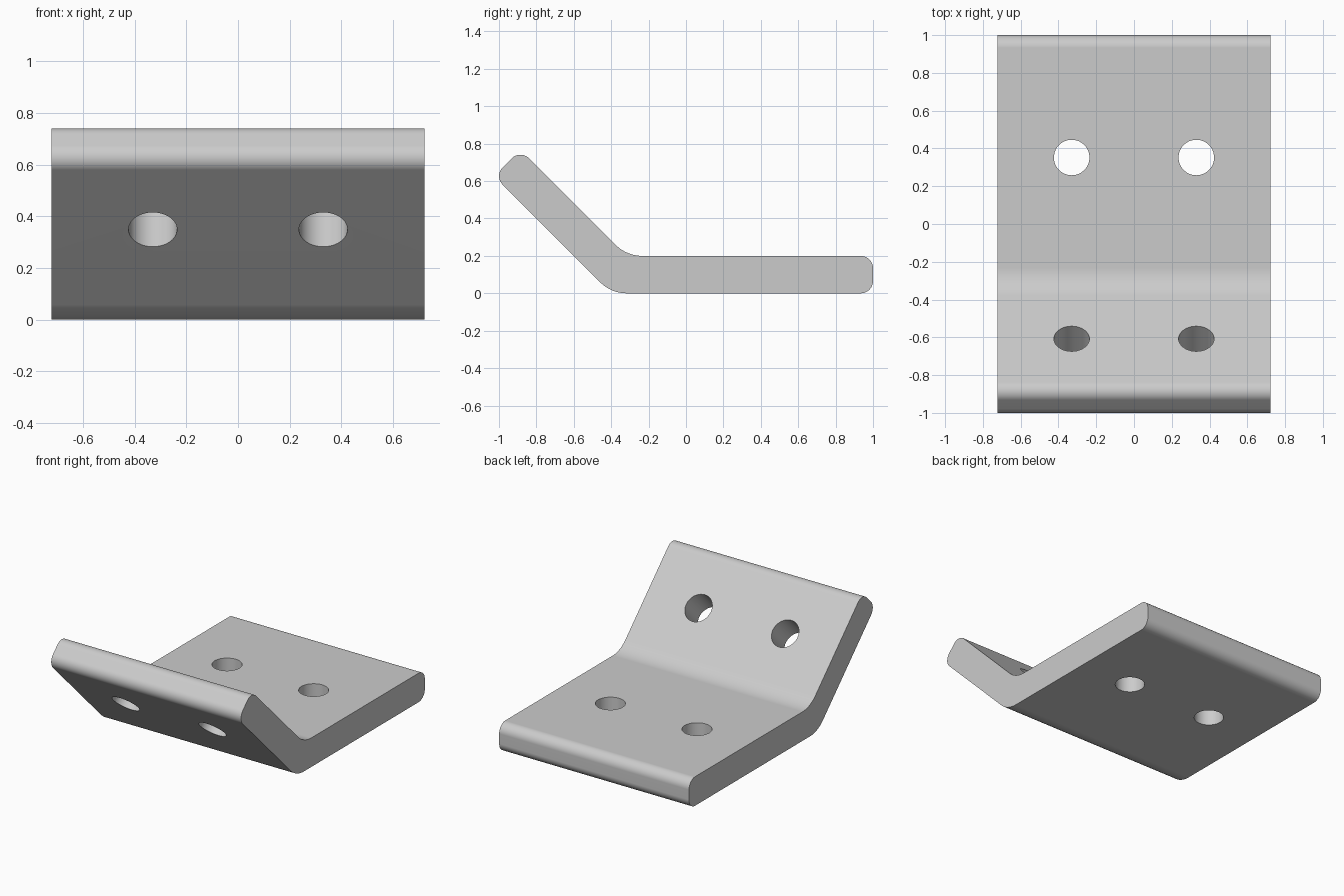
import bpy, bmesh, math
from mathutils import Vector, Matrix

HALF_WIDTH = 0.723
HOLE_RADIUS = 0.094
HOLE_X = 0.33

default_cube = bpy.data.objects.get("Cube")
if default_cube:
    bpy.data.objects.remove(default_cube, do_unlink=True)

steel = bpy.data.materials.new("plain_grey_metal")
steel.use_nodes = True
grey = (0.6, 0.6, 0.6, 1)
steel.diffuse_color = grey
steel.node_tree.nodes["Principled BSDF"].inputs["Base Color"].default_value = grey


def make_object(name, bm):
    mesh = bpy.data.meshes.new(name)
    bmesh.ops.recalc_face_normals(bm, faces=bm.faces)
    bm.to_mesh(mesh)
    bm.free()
    mesh.materials.append(steel)
    obj = bpy.data.objects.new(name, mesh)
    bpy.context.collection.objects.link(obj)
    return obj


def fillet(before, corner, after, radius, steps=10):
    """Points of an arc that rounds one corner of the profile."""
    a, b = (before - corner).normalized(), (after - corner).normalized()
    half = a.angle(b) / 2
    centre = corner + (a + b).normalized() * (radius / math.sin(half))
    start = (corner + a * (radius / math.tan(half)) - centre).normalized()
    end = (corner + b * (radius / math.tan(half)) - centre).normalized()
    return [centre + start.slerp(end, i / steps) * radius for i in range(steps + 1)]


# Side profile of the bent plate: (y, z, corner radius)
corners = [(1, 0, 0.066), (1, 0.2, 0.066), (-0.317, 0.2, 0.2),
           (-0.885, 0.768, 0.066), (-1.027, 0.627, 0.066), (-0.4, 0, 0.2)]
points = [Vector((0, y, z)) for y, z, r in corners]
outline = []
for i, (y, z, radius) in enumerate(corners):
    outline += fillet(points[i - 1], points[i], points[(i + 1) % len(points)], radius)

bm = bmesh.new()
face = bm.faces.new([bm.verts.new(p - Vector((HALF_WIDTH, 0, 0))) for p in outline])
sweep = bmesh.ops.extrude_face_region(bm, geom=[face])
bmesh.ops.translate(bm, vec=(2 * HALF_WIDTH, 0, 0),
                    verts=[v for v in sweep["geom"] if isinstance(v, bmesh.types.BMVert)])
plate = make_object("bent_plate", bm)

# Two holes through the base and two square through the raised flange
bm = bmesh.new()
for y, z, tilt in [(0.352, 0.1, 0), (-0.678, 0.42, -math.pi / 4)]:
    for x in (-HOLE_X, HOLE_X):
        bmesh.ops.create_cone(
            bm, cap_ends=True, segments=48, radius1=HOLE_RADIUS, radius2=HOLE_RADIUS,
            depth=0.4, matrix=Matrix.Translation((x, y, z)) @ Matrix.Rotation(tilt, 4, "X"))
cutter = make_object("hole_cutter", bm)
cutter.hide_render = True

bpy.ops.object.select_all(action="DESELECT")
plate.select_set(True)
bpy.context.view_layer.objects.active = plate
cut = plate.modifiers.new("holes", "BOOLEAN")
cut.operation = "DIFFERENCE"
cut.solver = "EXACT"
cut.object = cutter
bpy.ops.object.modifier_apply(modifier=cut.name)
bpy.data.objects.remove(cutter, do_unlink=True)

# Smooth bends, crisp side edges and hole rims, clean flat faces
bpy.ops.object.shade_smooth_by_angle(angle=math.radians(30))
weighted = plate.modifiers.new("flat_face_normals", "WEIGHTED_NORMAL")
weighted.keep_sharp = True
